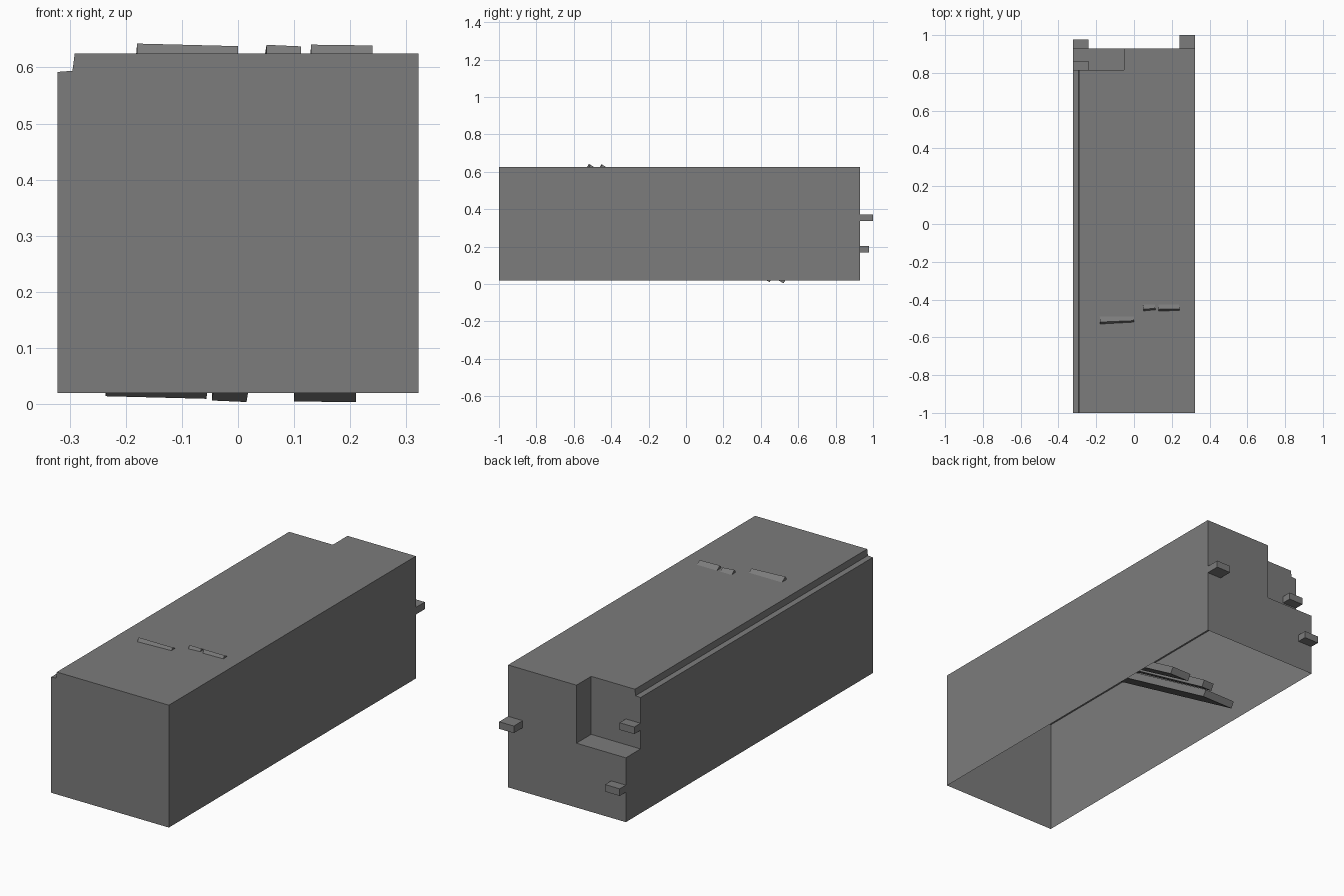
import bpy, bmesh
from math import radians
from mathutils import Matrix, Vector

cube = bpy.data.objects.get("Cube")
if cube:
    bpy.data.objects.remove(cube, do_unlink=True)

grey = bpy.data.materials.new("plain_grey")
grey.use_nodes = True
colour = (0.2, 0.2, 0.2, 1)
grey.diffuse_color = colour
grey.node_tree.nodes["Principled BSDF"].inputs["Base Color"].default_value = colour


def finish(name, bm):
    bmesh.ops.recalc_face_normals(bm, faces=bm.faces)
    mesh = bpy.data.meshes.new(name)
    bm.to_mesh(mesh)
    bm.free()
    mesh.materials.append(grey)
    obj = bpy.data.objects.new(name, mesh)
    bpy.context.collection.objects.link(obj)
    return obj


def box(name, size, matrix):
    bm = bmesh.new()
    bmesh.ops.create_cube(bm, size=1, matrix=matrix @ Matrix.Diagonal((*size, 1)))
    return finish(name, bm)


def span_box(name, low, high):
    low, high = Vector(low), Vector(high)
    return box(name, high - low, Matrix.Translation((low + high) / 2))


# Long case with a rebate along one top edge
W, BOTTOM, TOP, FRONT, BACK, STEP = 0.322, 0.02, 0.625, -1.0, 0.93, 0.815
profile = [(-W, BOTTOM), (W, BOTTOM), (W, TOP), (-0.291, TOP), (-0.295, 0.594), (-W, 0.592)]
bm = bmesh.new()
end = bm.faces.new([bm.verts.new((x, FRONT, z)) for x, z in profile])
new = bmesh.ops.extrude_face_region(bm, geom=[end], use_keep_orig=True)["geom"]
bmesh.ops.translate(bm, vec=(0, BACK - FRONT, 0),
                    verts=[v for v in new if isinstance(v, bmesh.types.BMVert)])
case = finish("case", bm)

# Notch in the upper back corner
cutter = span_box("notch_cutter", (-0.5, STEP, 0.338), (-0.052, 1.2, 0.9))
cutter.hide_render = True
cut = case.modifiers.new("notch", "BOOLEAN")
cut.operation, cut.solver, cut.object = "DIFFERENCE", "EXACT", cutter
bpy.context.view_layer.objects.active = case
bpy.ops.object.modifier_apply(modifier=cut.name)
bpy.data.objects.remove(cutter, do_unlink=True)

# The underside is open
bm = bmesh.new()
bm.from_mesh(case.data)
under = [f for f in bm.faces if all(v.co.z < BOTTOM + 0.001 for v in f.verts)]
bmesh.ops.delete(bm, geom=under, context="FACES")
bm.to_mesh(case.data)
bm.free()

# Pegs on the back
span_box("left_peg", (0.242, BACK, 0.336), (W, 1.0, 0.371))
span_box("lower_right_peg", (-W, BACK, 0.168), (-0.242, 0.978, 0.203))
span_box("upper_right_peg", (-W, STEP, 0.43), (-0.242, 0.864, 0.465))

# Sloping planks whose ends poke through the top and the open underside
for name, width, length, centre, skew in [
        ("wide_plank", 0.18, 1.147, (-0.118, -0.036, 0.326), 0.049),
        ("narrow_plank", 0.062, 1.16, (0.033, 0.035, 0.322), 0.084),
        ("middle_plank", 0.11, 1.16, (0.17, 0.035, 0.322), 0.026)]:
    slope = Matrix.Rotation(radians(-31.5), 4, "X") @ Matrix.Rotation(skew, 4, "Z")
    box(name, (width, length, 0.035), Matrix.Translation(centre) @ slope)
